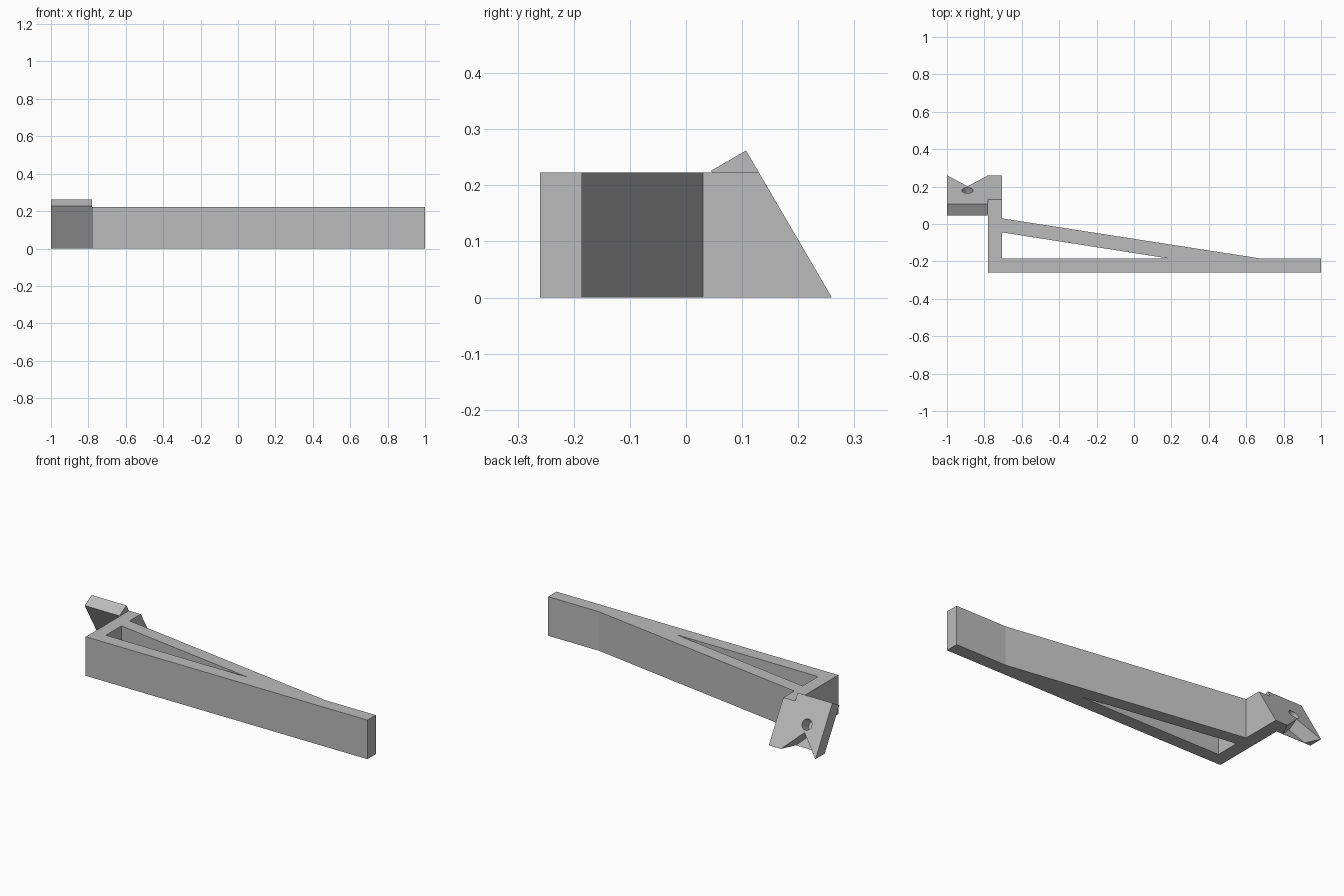
import bpy, bmesh, math
from mathutils import Vector, Matrix

cube = bpy.data.objects.get("Cube")
if cube:
    bpy.data.objects.remove(cube, do_unlink=True)

grey = bpy.data.materials.new("plain grey")
grey.use_nodes = True
grey.diffuse_color = (0.5, 0.5, 0.5, 1)
grey.node_tree.nodes["Principled BSDF"].inputs["Base Color"].default_value = (0.5, 0.5, 0.5, 1)


def prism(name, profile, frame, low, high):
    """Extrude a flat outline from low to high along the frame's third axis."""
    bm = bmesh.new()
    rings = [[bm.verts.new(frame @ Vector((u, v, w))) for u, v in profile]
             for w in (low, high)]
    bm.faces.new(rings[0])
    bm.faces.new(rings[1])
    for i in range(len(profile)):
        j = (i + 1) % len(profile)
        bm.faces.new((rings[0][i], rings[0][j], rings[1][j], rings[1][i]))
    bmesh.ops.recalc_face_normals(bm, faces=bm.faces)
    mesh = bpy.data.meshes.new(name)
    bm.to_mesh(mesh)
    bm.free()
    mesh.materials.append(grey)
    obj = bpy.data.objects.new(name, mesh)
    bpy.context.collection.objects.link(obj)
    return obj


def cut(target, cutter):
    """Subtract the cutter, keep the result and discard the cutter."""
    cutter.hide_render = True
    mod = target.modifiers.new("cut", 'BOOLEAN')
    mod.operation = 'DIFFERENCE'
    mod.solver = 'EXACT'
    mod.object = cutter
    bpy.context.view_layer.update()
    result = target.evaluated_get(bpy.context.evaluated_depsgraph_get())
    mesh = bpy.data.meshes.new_from_object(result)
    target.modifiers.clear()
    target.data = mesh
    bpy.data.objects.remove(cutter, do_unlink=True)


HEIGHT = 0.223
LEFT, POST_IN, POST_OUT = -1.0, -0.78, -0.705
BACK, TOP_BACK, TOP = 0.26, 0.107, 0.262
upright = Matrix.Identity(4)

# Bracket frame: long arm, post and diagonal brace in one outline
frame = prism("bracket_frame",
              [(POST_IN, -0.26), (1, -0.26), (1, -0.185), (0.68, -0.185),
               (POST_OUT, 0.03), (POST_OUT, BACK), (POST_IN, BACK)],
              upright, 0, HEIGHT)

# Lean the end of the post back along the plate's slope
lean = (BACK - TOP_BACK) / TOP
for vert in frame.data.vertices:
    if vert.co.y > 0.2:
        vert.co.y -= lean * vert.co.z

# Triangular opening between arm and brace
cut(frame, prism("brace_opening",
                 [(POST_OUT, -0.185), (0.19, -0.185), (POST_OUT, -0.045)],
                 upright, -0.1, 0.4))

# Tilted mounting plate, drawn from the side and extruded across
side = Matrix(((0, 0, 1, 0), (1, 0, 0, 0), (0, 1, 0, 0), (0, 0, 0, 1)))
plate = prism("mounting_plate",
              [(0.0447, 0.226), (TOP_BACK, TOP), (BACK, 0), (0.1766, 0)],
              side, LEFT, POST_IN)

# Axes lying on the sloping back face: across, up the slope, outward
across = Vector((1, 0, 0))
up = Vector((0, TOP_BACK - BACK, TOP)).normalized()
out = across.cross(up) * -1
slope = Matrix((across, up, out)).transposed().to_4x4()
slope.translation = ((LEFT + POST_IN) / 2, BACK, 0)

# Pointed notch at the foot, leaving a thin front skin
apex, drop = 0.116, 0.1
half = 0.109 * (apex + drop) / apex
cut(plate, prism("foot_notch", [(-half, -drop), (half, -drop), (0, apex)],
                 slope, -0.07, 0.05))

# Round screw hole
turns = [2 * math.pi * i / 32 for i in range(32)]
cut(plate, prism("screw_hole",
                 [(0.03 * math.cos(a), 0.159 + 0.03 * math.sin(a)) for a in turns],
                 slope, -0.07, 0.05))
